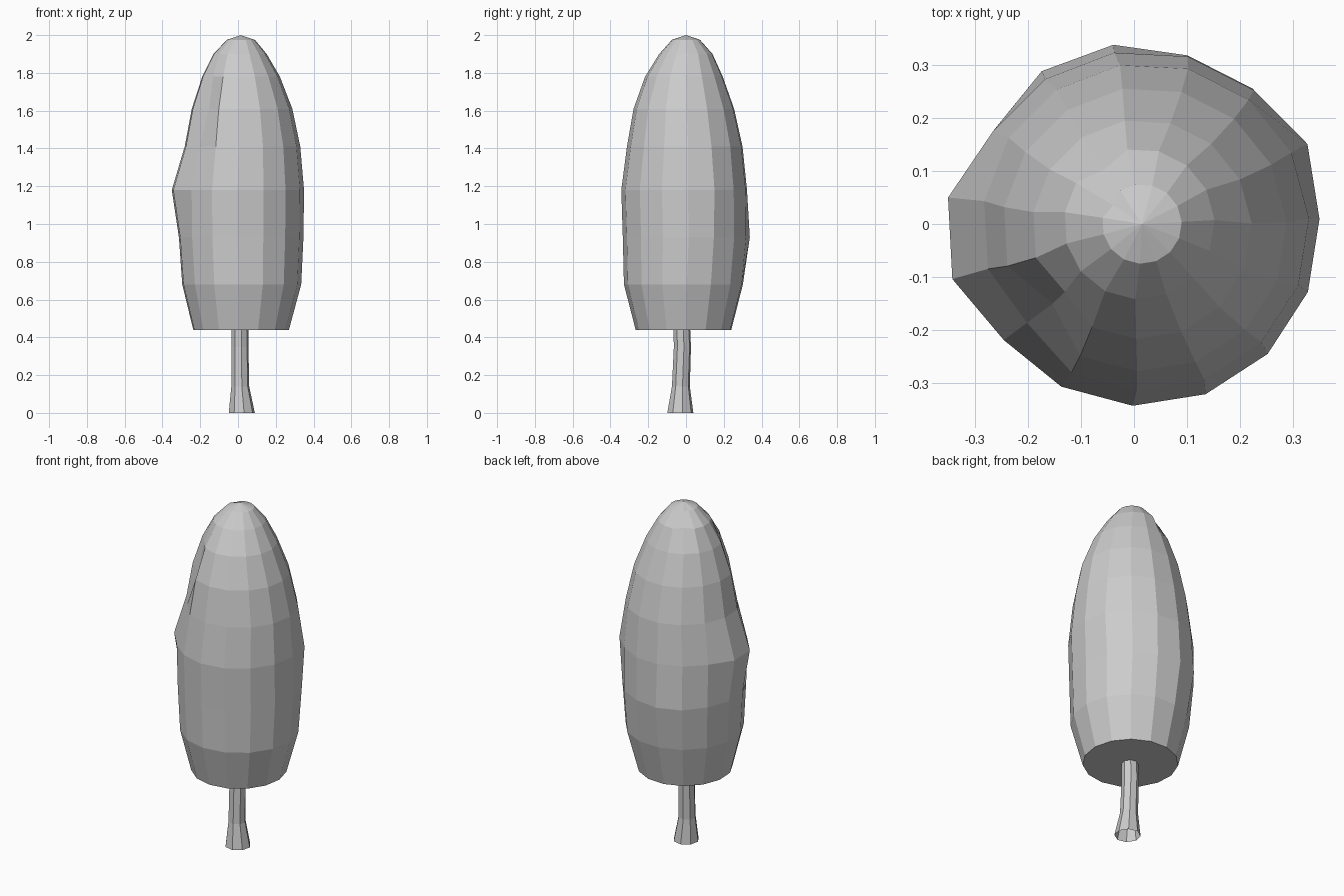
import bpy, bmesh
from math import cos, sin, radians

if "Cube" in bpy.data.objects:
    bpy.data.objects.remove(bpy.data.objects["Cube"])


def loft(name, rings, sides, start, tip=None, cap_bottom=False, bumps={}):
    """Skin circular rings (z, cx, cy, r); bumps push single vertices in or out."""
    bm = bmesh.new()
    loops = []
    for i, (z, cx, cy, r) in enumerate(rings):
        loop = []
        for j in range(sides):
            a = radians(start + 360 * j / sides)
            rad = r + bumps.get((i, j), 0)
            loop.append(bm.verts.new((cx + rad * cos(a), cy + rad * sin(a), z)))
        loops.append(loop)
    for low, high in zip(loops, loops[1:]):
        for j in range(sides):
            k = (j + 1) % sides
            bm.faces.new((low[j], low[k], high[k], high[j]))
    if cap_bottom:
        bm.faces.new(loops[0][::-1])
    if tip:
        top = bm.verts.new(tip)
        for j in range(sides):
            bm.faces.new((loops[-1][j], loops[-1][(j + 1) % sides], top))
    mesh = bpy.data.meshes.new(name)
    bm.to_mesh(mesh)
    bm.free()
    obj = bpy.data.objects.new(name, mesh)
    bpy.context.collection.objects.link(obj)
    return obj


# Foliage: tall 15-sided crown with a flat underside and a few dents
crown = [
    (0.44, 0.015, -0.012, 0.255),
    (0.68, 0.018, -0.012, 0.317),
    (0.93, 0.015, -0.003, 0.332),
    (1.18, 0.015, -0.008, 0.335),
    (1.41, 0.022, -0.005, 0.308),
    (1.61, 0.020, -0.010, 0.268),
    (1.78, 0.015, -0.010, 0.207),
    (1.90, 0.010, 0.000, 0.142),
    (1.975, 0.015, 0.000, 0.075),
]
dents = {(3, 7): 0.035, (3, 8): 0.035, (2, 4): 0.013, (2, 5): 0.015,
         (4, 9): -0.02, (5, 9): -0.045, (6, 9): -0.02, (3, 1): 0.015,
         (7, 5): -0.02, (8, 6): -0.01}
loft("foliage", crown, 15, 3, tip=(0.015, 0, 2.0), cap_bottom=True, bumps=dents)

# Trunk: thin, slightly bent tube flaring at its open foot
stem = [
    (0.00, 0.020, -0.030, 0.070),
    (0.14, 0.012, -0.027, 0.048),
    (0.35, 0.010, -0.019, 0.046),
    (0.44, 0.010, -0.022, 0.045),
]
loft("trunk", stem, 8, 10)
